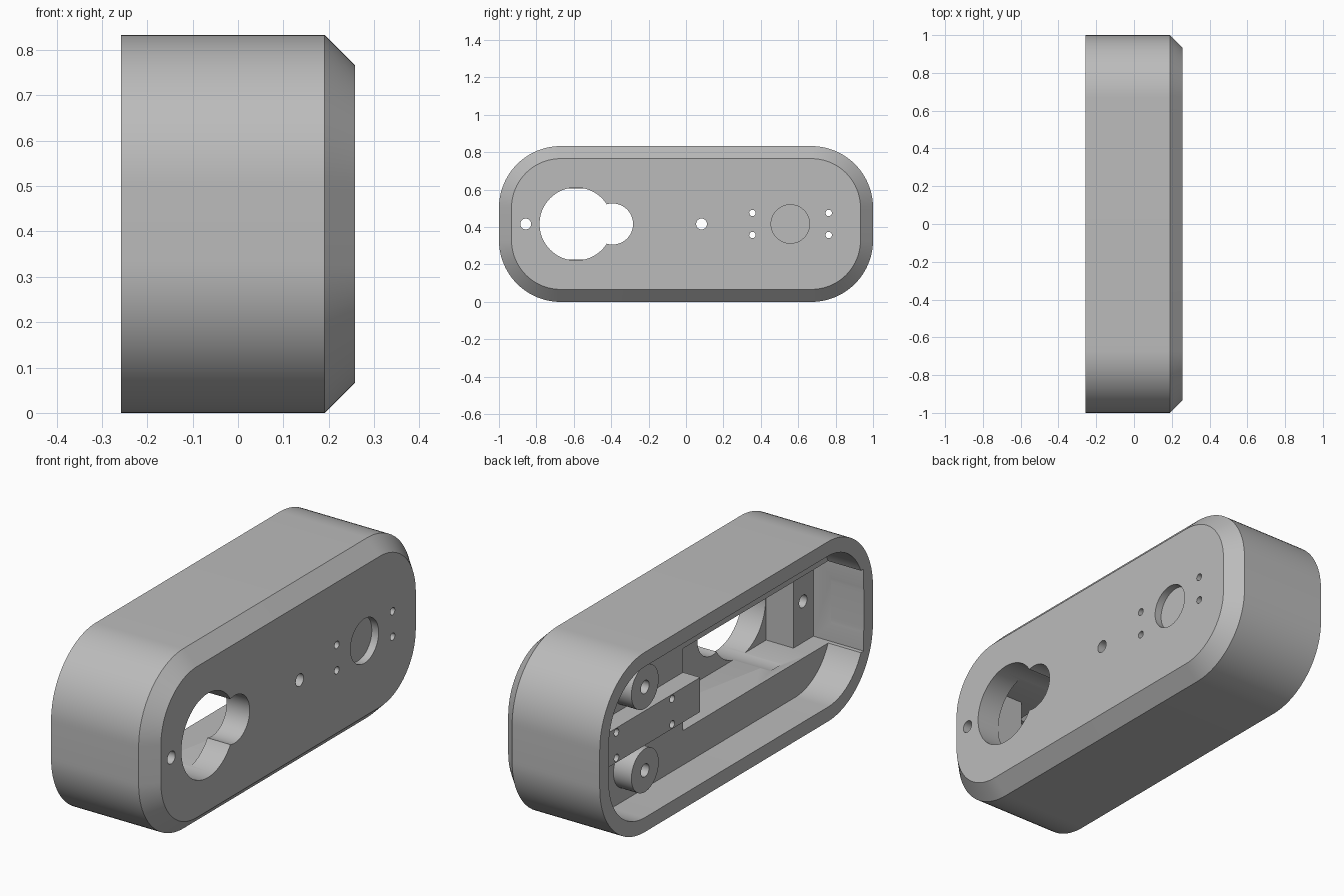
import bpy
import bmesh
from math import sin, cos, pi, radians
from mathutils import Matrix

scene_cube = bpy.data.objects.get("Cube")
if scene_cube:
    bpy.data.objects.remove(scene_cube, do_unlink=True)

HALF_X, HALF_Y, HEIGHT = 0.258, 1.0, 0.833
MID = HEIGHT / 2
WALL = 0.067        # wall thickness and front chamfer
RADIUS = 0.33       # outer corner radius
LEDGE = -0.09       # depth of the inner ledge
FLOOR = 0.14        # depth of the central slot
MOUNT = -0.178      # top of the mount and bosses
OPEN = -0.4         # beyond the open back

grey = bpy.data.materials.new("plain_grey")
grey.use_nodes = True
grey.diffuse_color = (0.5, 0.5, 0.5, 1)
grey.node_tree.nodes["Principled BSDF"].inputs["Base Color"].default_value = (0.5, 0.5, 0.5, 1)


def finish(bm, name):
    bmesh.ops.recalc_face_normals(bm, faces=bm.faces)
    mesh = bpy.data.meshes.new(name)
    bm.to_mesh(mesh)
    bm.free()
    mesh.materials.append(grey)
    obj = bpy.data.objects.new(name, mesh)
    bpy.context.collection.objects.link(obj)
    return obj


def rounded_loft(name, sections, steps=24):
    """Loft rounded rectangles along x; sections are (x, inset) pairs."""
    bm = bmesh.new()
    rings = []
    for x, inset in sections:
        r = RADIUS - inset
        cy, cz = HALF_Y - RADIUS, MID - RADIUS
        ring = []
        for k, (sy, sz) in enumerate([(1, 1), (-1, 1), (-1, -1), (1, -1)]):
            for i in range(steps + 1):
                a = pi / 2 * (k + i / steps)
                ring.append(bm.verts.new((x, sy * cy + r * cos(a), MID + sz * cz + r * sin(a))))
        rings.append(ring)
    for a, b in zip(rings, rings[1:]):
        for i in range(len(a)):
            j = (i + 1) % len(a)
            bm.faces.new((a[i], a[j], b[j], b[i]))
    bm.faces.new(rings[0])
    bm.faces.new(rings[-1])
    return finish(bm, name)


def box(name, x0, x1, y0, y1, z0, z1):
    bm = bmesh.new()
    bmesh.ops.create_cube(bm, size=1)
    bmesh.ops.scale(bm, vec=(x1 - x0, y1 - y0, z1 - z0), verts=bm.verts)
    bmesh.ops.translate(bm, vec=((x0 + x1) / 2, (y0 + y1) / 2, (z0 + z1) / 2), verts=bm.verts)
    return finish(bm, name)


def rod(name, x0, x1, y, z, radius, sides=48):
    bm = bmesh.new()
    turn = Matrix.Translation(((x0 + x1) / 2, y, z)) @ Matrix.Rotation(pi / 2, 4, 'Y')
    bmesh.ops.create_cone(bm, cap_ends=True, segments=sides, radius1=radius,
                          radius2=radius, depth=x1 - x0, matrix=turn)
    return finish(bm, name)


def combine(target, tool, operation):
    mod = target.modifiers.new(operation.lower(), 'BOOLEAN')
    mod.operation = operation
    mod.solver = 'EXACT'
    mod.object = tool
    bpy.context.view_layer.objects.active = target
    bpy.ops.object.modifier_apply(modifier=mod.name)
    bpy.data.objects.remove(tool, do_unlink=True)


def cut(tool):
    combine(casing, tool, 'DIFFERENCE')


# Outer shell with a chamfered face, hollowed from the back
casing = rounded_loft("casing", [(-HALF_X, 0), (HALF_X - WALL, 0), (HALF_X, WALL)])
cut(rounded_loft("cavity", [(OPEN, WALL), (LEDGE, WALL)]))

# Central slot, with a raised screw block at its end
cut(box("slot_shallow", OPEN, 0, -0.932, 0.15, MID - 0.19, MID + 0.19))
cut(box("slot_deep", OPEN, FLOOR, -0.787, 0.15, MID - 0.19, MID + 0.19))

# Raised mount and two screw bosses on the ledge
combine(casing, box("mount", MOUNT, LEDGE + 0.02, 0.15, 0.96, MID - 0.08, MID + 0.08), 'UNION')
for side in (-1, 1):
    z = MID + side * 0.193
    combine(casing, rod("boss", MOUNT - 0.004, LEDGE + 0.02, 0.56, z, 0.1), 'UNION')
    cut(rod("boss_hole", OPEN, 0.0, 0.56, z, 0.03, 32))

# Keyhole opening: one large and one small circle
cut(rod("keyhole_large", -0.05, 0.4, -0.588, MID, 0.195, 96))
cut(rod("keyhole_small", -0.05, 0.4, -0.393, MID, 0.11, 64))

# Screw holes through the face
for y in (-0.857, 0.083):
    cut(rod("screw_hole", -0.05, 0.4, y, MID, 0.029, 32))

# Shallow round recess and the four pin holes around it
cut(rod("recess", HALF_X - 0.035, 0.4, 0.558, MID, 0.103, 64))
for y in (0.355, 0.763):
    for side in (-1, 1):
        cut(rod("pin_hole", OPEN, 0.4, y, MID + side * 0.059, 0.017, 24))

# Smooth curved walls, crisp edges
bpy.ops.object.select_all(action='DESELECT')
casing.select_set(True)
bpy.context.view_layer.objects.active = casing
bpy.ops.object.shade_smooth_by_angle(angle=radians(30))
